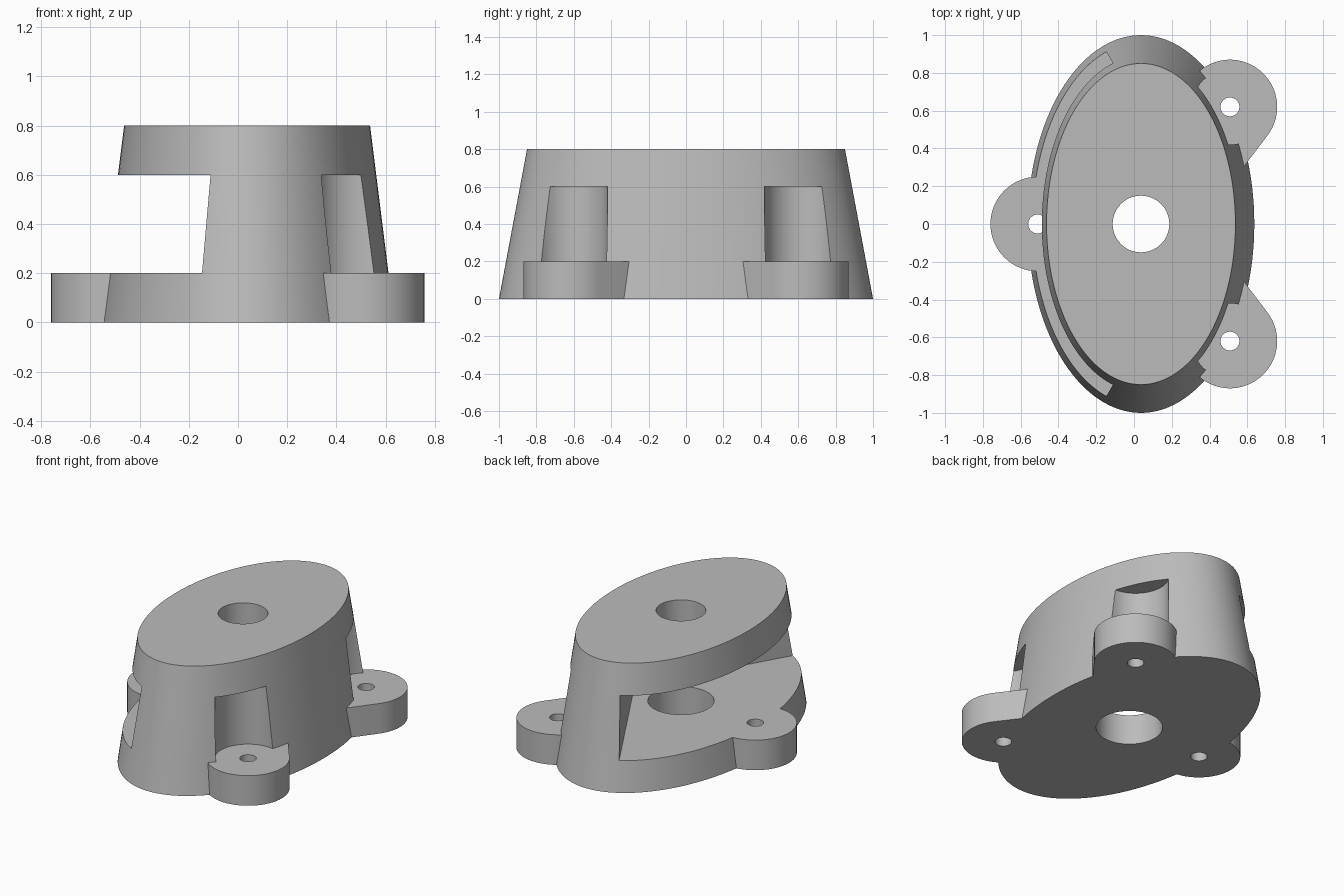
import bpy
import bmesh
from math import atan2, cos, sin, pi, tan, radians

default = bpy.data.objects.get("Cube")
if default:
    bpy.data.objects.remove(default, do_unlink=True)

CX = 0.037                      # centre of the tapered body
LUGS = [(-0.51, 0.0), (0.508, 0.62), (0.508, -0.62)]
FLOOR, CEILING, TOP = 0.2, 0.6, 0.8

grey = bpy.data.materials.new("plain grey")
grey.use_nodes = True
grey.diffuse_color = (0.5, 0.5, 0.5, 1)
grey.node_tree.nodes["Principled BSDF"].inputs["Base Color"].default_value = (0.5, 0.5, 0.5, 1)


def ellipse(cx, cy, rx, ry, n=64):
    return [(cx + rx * cos(2 * pi * i / n), cy + ry * sin(2 * pi * i / n)) for i in range(n)]


def loft(name, bottom, top, z0, z1):
    """Closed solid between two matching outlines."""
    bm = bmesh.new()
    low = [bm.verts.new((x, y, z0)) for x, y in bottom]
    high = [bm.verts.new((x, y, z1)) for x, y in top]
    bm.faces.new(low)
    bm.faces.new(high)
    n = len(low)
    for i in range(n):
        j = (i + 1) % n
        bm.faces.new((low[i], low[j], high[j], high[i]))
    bmesh.ops.recalc_face_normals(bm, faces=bm.faces)
    mesh = bpy.data.meshes.new(name)
    bm.to_mesh(mesh)
    bm.free()
    mesh.materials.append(grey)
    obj = bpy.data.objects.new(name, mesh)
    bpy.context.collection.objects.link(obj)
    return obj


def prism(name, outline, z0, z1):
    return loft(name, outline, outline, z0, z1)


def combine(target, tool, operation):
    """Apply a boolean and discard the tool."""
    mod = target.modifiers.new(tool.name, "BOOLEAN")
    mod.operation = operation
    mod.solver = "EXACT"
    mod.object = tool
    bpy.context.view_layer.objects.active = target
    bpy.ops.object.modifier_apply(modifier=mod.name)
    bpy.data.objects.remove(tool, do_unlink=True)


# Tapered oval body
body = loft("housing_body", ellipse(CX, 0, 0.6, 1.0, 128), ellipse(CX, 0, 0.5, 0.85, 128), 0, TOP)

# Wedge-shaped opening on one long side
apex, back = 0.38, -1.2
half = (apex - back) * tan(radians(60))
combine(body, prism("wedge_cutter", [(apex, 0), (back, half), (back, -half)], FLOOR, CEILING), "DIFFERENCE")

# Round screw clearances above the two outer lugs
for x, y in LUGS[1:]:
    combine(body, prism("clearance_cutter", ellipse(x, y, 0.2, 0.2), FLOOR, CEILING), "DIFFERENCE")

# Round-ended mounting lugs running into the body
for x, y in LUGS:
    a = atan2(y, x - CX)
    local = [(0.25 * cos(t), 0.25 * sin(t)) for t in (-pi / 2 + pi * i / 32 for i in range(33))]
    local += [(-0.4, 0.25), (-0.4, -0.25)]
    outline = [(x + u * cos(a) - v * sin(a), y + u * sin(a) + v * cos(a)) for u, v in local]
    combine(body, prism("mounting_lug", outline, 0, FLOOR), "UNION")

# Screw holes
for x, y in LUGS:
    combine(body, prism("screw_hole_cutter", ellipse(x, y, 0.05, 0.05, 32), -0.1, 0.3), "DIFFERENCE")

# Central bore, wider through the base than through the top
combine(body, prism("base_bore_cutter", ellipse(CX, 0, 0.2, 0.2), -0.1, 0.4), "DIFFERENCE")
combine(body, prism("top_bore_cutter", ellipse(CX, 0, 0.15, 0.15), 0.4, 1.0), "DIFFERENCE")

# Smooth curved walls, crisp edges
bpy.ops.object.select_all(action="DESELECT")
body.select_set(True)
bpy.context.view_layer.objects.active = body
bpy.ops.object.shade_smooth_by_angle(angle=radians(25))
